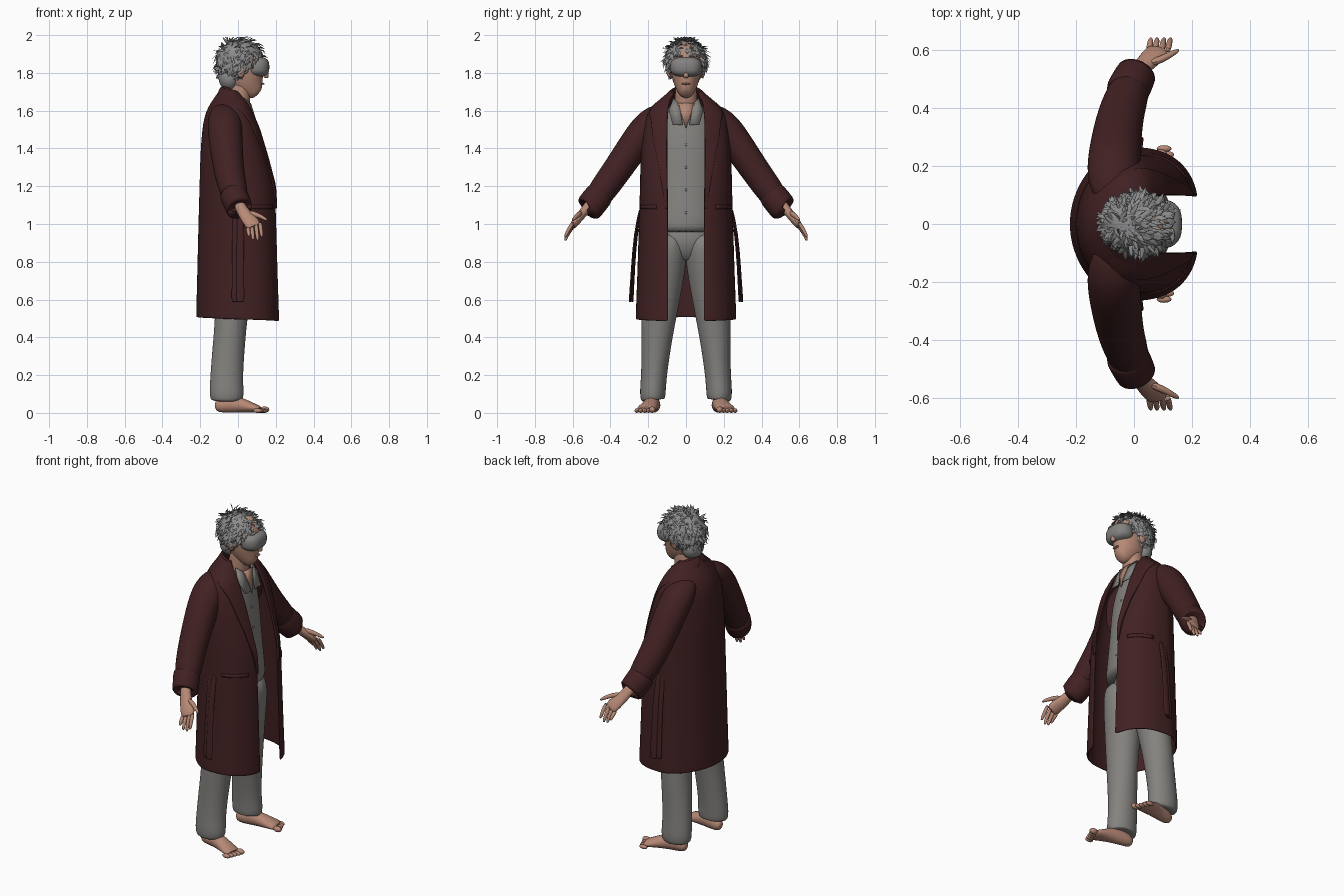
import bpy, bmesh, math, random
from mathutils import Vector

random.seed(4)
if "Cube" in bpy.data.objects:
    bpy.data.objects.remove(bpy.data.objects["Cube"])


def material(name, r, g, b):
    m = bpy.data.materials.new(name)
    m.use_nodes = True
    m.diffuse_color = (r, g, b, 1)
    bsdf = m.node_tree.nodes["Principled BSDF"]
    bsdf.inputs["Base Color"].default_value = (r, g, b, 1)
    bsdf.inputs["Roughness"].default_value = 0.8
    return m


ROBE = material("dark_red_cloth", 0.054, 0.015, 0.016)
CLOTH = material("grey_cotton", 0.23, 0.225, 0.212)
SKIN = material("skin", 0.47, 0.25, 0.18)
HAIR = material("grey_hair", 0.26, 0.262, 0.26)
MASK = material("mask_grey", 0.23, 0.225, 0.22)
LIPS = material("lips", 0.34, 0.16, 0.12)


def finish(name, verts, faces, mat, thick=0, sub=0):
    """Make a smooth-shaded object, optionally thickened and subdivided."""
    me = bpy.data.meshes.new(name)
    me.from_pydata([tuple(v) for v in verts], [], faces)
    bm = bmesh.new()
    bm.from_mesh(me)
    bmesh.ops.remove_doubles(bm, verts=bm.verts, dist=1e-5)
    bmesh.ops.recalc_face_normals(bm, faces=bm.faces)
    bm.to_mesh(me)
    bm.free()
    ob = bpy.data.objects.new(name, me)
    bpy.context.collection.objects.link(ob)
    me.materials.append(mat)
    bpy.ops.object.select_all(action="DESELECT")
    ob.select_set(True)
    bpy.context.view_layer.objects.active = ob
    bpy.ops.object.shade_smooth_by_angle(angle=math.radians(50))
    if thick:
        s = ob.modifiers.new("thickness", "SOLIDIFY")
        s.thickness, s.offset = thick, 0
    if sub:
        m = ob.modifiers.new("smooth", "SUBSURF")
        m.levels = m.render_levels = sub
    return ob


def tube(name, rings, mat, side=1, ref="X", n=16, sub=1):
    """Loft ellipses (x, y, z, a, b) along their path; a lies along ref."""
    pts = [Vector(r[:3]) for r in rings]
    axis = Vector((1, 0, 0)) if ref == "X" else Vector((0, 1, 0))
    verts = []
    for i, r in enumerate(rings):
        t = (pts[min(i + 1, len(pts) - 1)] - pts[max(i - 1, 0)]).normalized()
        u = (axis - t * axis.dot(t)).normalized()
        v = t.cross(u)
        for k in range(n):
            a = math.tau * k / n
            p = pts[i] + u * r[3] * math.cos(a) + v * r[4] * math.sin(a)
            verts.append((p.x, p.y * side, p.z))
    faces = [(i * n + k, i * n + (k + 1) % n, (i + 1) * n + (k + 1) % n, (i + 1) * n + k)
             for i in range(len(rings) - 1) for k in range(n)]
    faces += [tuple(range(n)), tuple(range(len(verts) - n, len(verts)))]
    return finish(name, verts, faces, mat, sub=sub)


def blob(name, c, r, mat, p=1.0, keep=None, nu=28, nv=16):
    """Ellipsoid; p below 1 makes it boxier, keep trims faces by position."""
    def sp(v):
        return math.copysign(abs(v) ** p, v)
    verts = []
    for j in range(nv + 1):
        e = math.pi * (j / nv - 0.5)
        for k in range(nu):
            a = math.tau * k / nu
            verts.append((c[0] + r[0] * sp(math.cos(e)) * math.cos(a),
                          c[1] + r[1] * sp(math.cos(e)) * sp(math.sin(a)),
                          c[2] + r[2] * sp(math.sin(e))))
    faces = [(j * nu + k, j * nu + (k + 1) % nu, (j + 1) * nu + (k + 1) % nu, (j + 1) * nu + k)
             for j in range(nv) for k in range(nu)]
    if keep:
        faces = [f for f in faces if all(keep(*verts[i]) for i in f)]
    return finish(name, verts, faces, mat)


# Robe cross-sections: height, back x, front x, half width, half opening
ROWS = [(0.485, -.217, .222, .262, .093), (0.5, -.216, .221, .261, .093), (0.8, -.209, .212, .25, .093),
        (1.05, -.203, .206, .243, .095), (1.2, -.198, .2, .238, .095),
        (1.35, -.195, .16, .236, .098), (1.5, -.185, .115, .222, .098),
        (1.58, -.17, .08, .205, .095), (1.63, -.145, .056, .17, .088),
        (1.67, -.118, .036, .122, .08), (1.705, -.092, .018, .086, .068), (1.74, -.076, .01, .074, .06)]


def lerp_rows(rows, z):
    for a, b in zip(rows, rows[1:]):
        if z <= b[0]:
            break
    t = min(1, max(0, (z - a[0]) / (b[0] - a[0])))
    return [p + (q - p) * t for p, q in zip(a, b)]


def robe_point(z, f, off=0.0, side=1):
    """f runs from the front opening (0) round the side to the back (1)."""
    _, back, front, ry, gap = lerp_rows(ROWS, z)
    mid = -0.03
    a0 = math.asin((gap / ry) ** (1 / 0.75))
    th = a0 + (math.pi - a0) * f
    c, s = math.cos(th), max(0, math.sin(th))
    px, py = (0.75, 0.75) if c > 0 else (1.3, 1.0)
    rx = (front - mid if c > 0 else mid - back) + off
    x = mid + math.copysign(rx * abs(c) ** px, c)
    y = (ry + off) * s ** py
    hem = 0.022 * f if z < 0.6 else 0
    neck = max(0, z - 1.65) * 0.45 * (1 - f)
    return (x, y * side, z + hem - neck)


def grid(name, rows, mat, thick, sub):
    w = len(rows[0])
    faces = [(i * w + k, i * w + k + 1, (i + 1) * w + k + 1, (i + 1) * w + k)
             for i in range(len(rows) - 1) for k in range(w - 1)]
    return finish(name, sum(rows, []), faces, mat, thick, sub)


M = 18
robe = [[robe_point(r[0], k / M) for k in range(M + 1)] +
        [robe_point(r[0], k / M, 0, -1) for k in range(M - 1, -1, -1)] for r in ROWS]
grid("robe_body", robe, ROBE, 0.012, 2)

LAPEL = [(1.08, .015), (1.35, .09), (1.55, .2), (1.63, .42), (1.68, 1), (1.75, 1)]
for side, tag in ((1, "left_"), (-1, "right_")):
    # Shawl collar and pocket trim follow the robe surface
    zs = [1.08 + 0.0325 * i for i in range(21)]
    grid(tag + "lapel", [[robe_point(z, lerp_rows(LAPEL, z)[1] * k / 12, 0.005, side)
                          for k in range(13)] for z in zs], ROBE, 0.012, 1)
    grid(tag + "pocket_trim", [[robe_point(z, 0.1 + 0.25 * k / 6, 0.005, side)
                                for k in range(7)] for z in (1.08, 1.09, 1.1)], ROBE, 0.01, 0)
    # Sleeve with turned cuff
    tube(tag + "sleeve", [(-.07, .07, 1.62, .06, .03), (-.072, .15, 1.57, .09, .075),
                          (-.07, .215, 1.505, .094, .088), (-.06, .3, 1.38, .088, .083),
                          (-.042, .4, 1.235, .08, .077), (0, .5, 1.1, .07, .074)], ROBE, side, sub=2)
    tube(tag + "cuff", [(-.03, .445, 1.17, .07, .07), (-.026, .452, 1.162, .078, .078),
                        (.006, .514, 1.084, .072, .078), (.009, .521, 1.076, .07, .077),
                        (.009, .521, 1.078, .055, .06)], ROBE, side)
    # Hanging sash ends
    for k, dx in enumerate((-0.012, 0.012)):
        tube(f"{tag}sash_{k}", [(dx, .238, 1.1, .018, .008), (dx, .262 + .01 * k, .95, .02, .006),
                                (dx, .275 + .01 * k, .78, .022, .006), (dx, .284 + .012 * k, .6, .024, .007),
                                (dx, .285 + .012 * k, .585, .024, .007)], ROBE, side, n=8)
    # Hand, fingers and thumb
    tube(tag + "hand", [(.0, .5, 1.12, .032, .028), (.022, .535, 1.07, .031, .025),
                        (.05, .565, 1.035, .04, .024), (.078, .592, 1.0, .044, .021),
                        (.088, .605, .982, .038, .015)], SKIN, side, n=12)
    for k, (bx, tx, tz) in enumerate(((.052, .058, .935), (.073, .08, .915),
                                      (.095, .104, .912), (.116, .126, .93))):
        bz = 0.985 + 0.009 * k
        tube(f"{tag}finger_{k}", [(bx, .595, bz, .012, .012),
                                  ((bx + tx) / 2, .622, (bz + tz) / 2, .012, .011),
                                  (tx, .638, tz + .006, .009, .009),
                                  (tx, .64, tz, .004, .004)], SKIN, side, n=8)
    tube(tag + "thumb", [(.05, .552, 1.06, .014, .018), (.1, .57, 1.05, .014, .014),
                         (.135, .59, 1.032, .011, .011), (.157, .602, 1.018, .006, .006)],
         SKIN, side, ref="Y", n=8)
    # Trouser leg
    tube(tag + "trouser_leg", [(-.06, .175, .065, .072, .055), (-.06, .176, .07, .088, .066),
                               (-.06, .176, .11, .093, .07), (-.061, .171, .18, .088, .069),
                               (-.052, .16, .32, .087, .076), (-.036, .146, .5, .086, .094),
                               (-.022, .122, .68, .1, .106), (-.01, .102, .82, .115, .108),
                               (0, .09, .97, .118, .1)], CLOTH, side, sub=2)
    # Bare foot
    tube(tag + "ankle", [(-.07, .172, .03, .035, .03), (-.065, .173, .15, .04, .036)], SKIN, side, n=12)
    tube(tag + "foot", [(-.122, .164, .032, .015, .018), (-.108, .165, .035, .031, .034),
                        (-.06, .171, .046, .037, .046), (-.005, .181, .046, .04, .046),
                        (.05, .195, .033, .047, .033), (.1, .21, .022, .053, .022),
                        (.122, .214, .017, .049, .016)], SKIN, side, ref="Y", n=14)
    for k in range(5):
        r = 0.017 if k == 0 else 0.012
        blob(f"{tag}toe_{k}", (.14 - .009 * k, side * (.178 + .0205 * k), r), (.026, r, r), SKIN, nu=12, nv=8)
    # Shirt collar flap, ear and brow
    flap = [(.03, .066, 1.665), (.066, .036, 1.635), (.1, .018, 1.525), (.098, .07, 1.525), (.06, .09, 1.6)]
    finish(tag + "shirt_collar", [(x, y * side, z) for x, y, z in flap], [(0, 1, 2, 3, 4)], CLOTH, 0.008)
    blob(tag + "ear", (.015, side * .088, 1.81), (.022, .014, .036), SKIN, nu=12, nv=8)
    blob(tag + "brow", (.132, side * .04, 1.889), (.009, .025, .006), HAIR, nu=12, nv=6)

# Pyjama torso
tube("trouser_seat", [(0, 0, .8, .05, .08), (0, 0, .86, .085, .15), (0, 0, 1.0, .118, .175)], CLOTH)
tube("shirt", [(.005, 0, .955, .125, .17), (.005, 0, .965, .133, .18), (-.005, 0, 1.1, .13, .175),
               (-.02, 0, 1.25, .128, .175), (-.035, 0, 1.4, .13, .18), (-.04, 0, 1.52, .118, .16),
               (-.03, 0, 1.6, .09, .11), (-.02, 0, 1.645, .07, .065)], CLOTH, n=24)
for k in range(4):
    z = 1.06 + 0.12 * k
    blob(f"shirt_button_{k}", (.127 - .1 * (z - 1.06), 0, z), (.005, .007, .007), CLOTH, nu=10, nv=6)
finish("open_neckline", [(.094, 0, 1.505), (.066, .045, 1.64), (.066, -.045, 1.64)], [(0, 1, 2)], SKIN, 0.006)

# Neck and head
tube("neck", [(-.015, 0, 1.56, .075, .075), (0, 0, 1.64, .062, .062), (.015, 0, 1.7, .056, .056),
              (.015, 0, 1.79, .06, .06)], SKIN)
HEAD = [(1.685, .105, .024, .022), (1.695, .094, .046, .037), (1.72, .074, .07, .052),
        (1.75, .053, .092, .067), (1.79, .036, .109, .077), (1.85, .028, .114, .083),
        (1.9, .02, .106, .078), (1.93, .008, .088, .064), (1.945, .0, .045, .03)]
tube("head", [(x, 0, z, a, b) for z, x, a, b in HEAD], SKIN, n=24)
tube("nose", [(.138, 0, 1.85, .01, .01), (.148, 0, 1.8, .014, .014), (.15, 0, 1.782, .016, .017),
              (.146, 0, 1.772, .01, .01)], SKIN, n=10)
blob("mouth", (.131, 0, 1.742), (.009, .024, .005), LIPS, nu=14, nv=8)
blob("sleep_mask", (.102, 0, 1.832), (.064, .084, .053), MASK, p=0.72)
grid("mask_strap", [[(.024 + .12 * math.cos(a), .089 * math.sin(a), z)
                     for a in [math.tau * k / 40 for k in range(41)]] for z in (1.822, 1.84)], MASK, 0.004, 0)


# Hair cap plus tousled locks
def hairline(x, y, z):
    return z > (1.715 + max(0, x + 0.03) * 0.7 if x < 0.04 else 1.79 + (x - 0.04) * 1.45)


CENTER, RADII = Vector((.012, 0, 1.862)), Vector((.124, .104, .112))
blob("hair_cap", CENTER, RADII, HAIR, keep=hairline, nu=40, nv=30)
blob("nape_hair", (-.045, 0, 1.775), (.058, .072, .07), HAIR)
verts, faces = [], []
while len(faces) < 3900:
    d = Vector([random.gauss(0, 1) for _ in range(3)]).normalized()
    root = CENTER + Vector([d[i] * RADII[i] for i in range(3)])
    if not hairline(*root):
        continue
    sweep = Vector((0.9 * d.z - 0.4, 0.3 * d.y, -0.75 + 0.6 * max(0, d.z)))
    flow = sweep - d * sweep.dot(d) + Vector([random.uniform(-.3, .3) for _ in range(3)])
    flow.normalize()
    across = d.cross(flow).normalized()
    size = random.uniform(0.03, 0.05)
    wid = random.uniform(0.006, 0.01)
    mid = root + flow * size * 0.5 + d * 0.006
    tip = root + flow * size + d * random.uniform(-0.002, 0.012)
    tip.z = min(tip.z, 1.99)
    b = len(verts)
    for p, w in ((root - d * 0.004, wid), (mid, wid * 0.9)):
        verts += [p - across * w, p + across * w, p + d * w * 0.5]
    verts.append(tip)
    for k in range(3):
        n = (k + 1) % 3
        faces += [(b + k, b + n, b + 3 + n, b + 3 + k), (b + 3 + k, b + 3 + n, b + 6)]
finish("hair_locks", verts, faces, HAIR)
